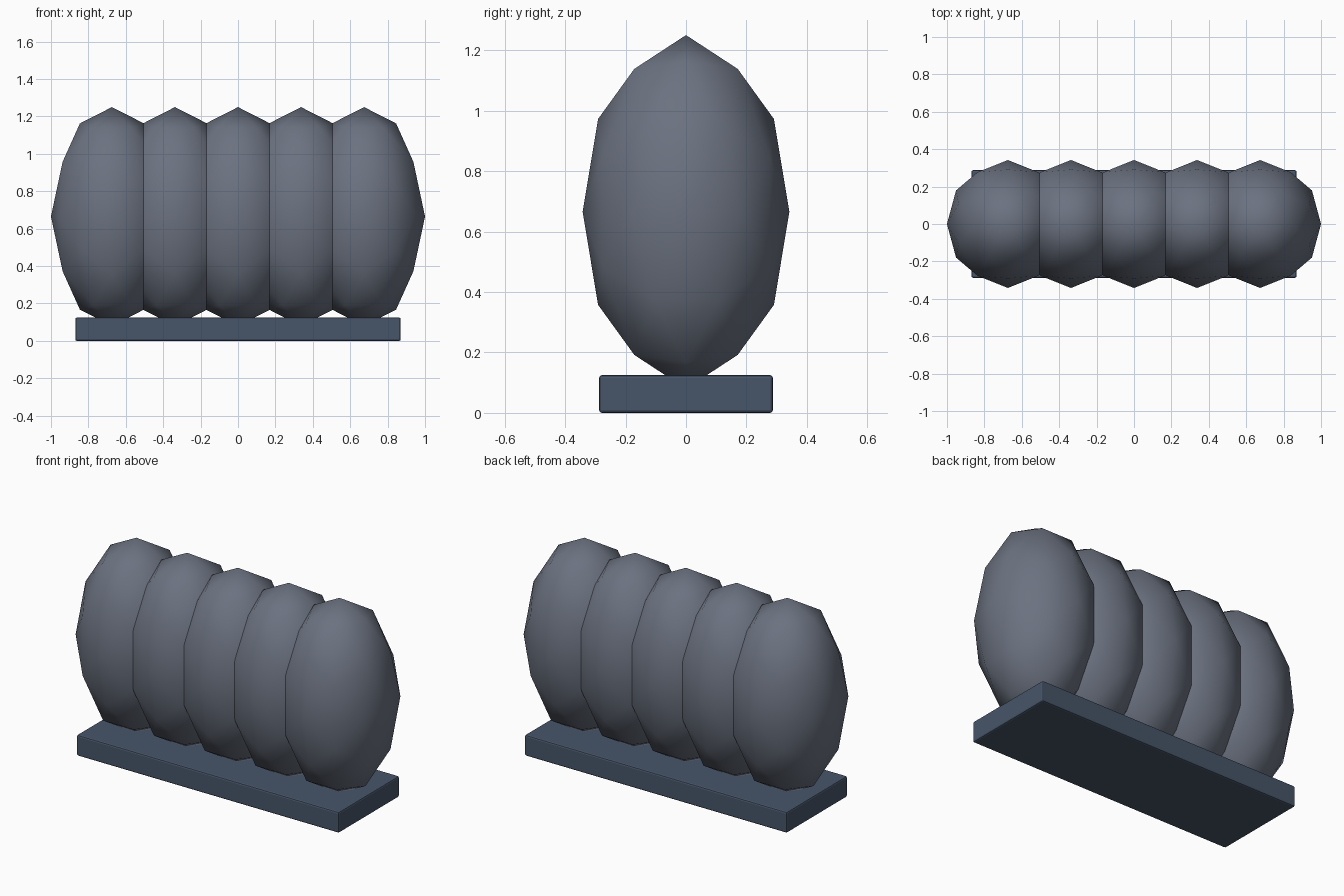
import bpy, bmesh
from mathutils import Vector

if "Cube" in bpy.data.objects:
    bpy.data.objects.remove(bpy.data.objects["Cube"])


def make_material(name, color):
    mat = bpy.data.materials.new(name)
    mat.diffuse_color = (*color, 1)
    mat.use_nodes = True
    mat.node_tree.nodes["Principled BSDF"].inputs["Base Color"].default_value = mat.diffuse_color
    return mat


def add_object(name, bm, mat, location):
    bmesh.ops.recalc_face_normals(bm, faces=bm.faces)
    mesh = bpy.data.meshes.new(name)
    bm.to_mesh(mesh)
    bm.free()
    obj = bpy.data.objects.new(name, mesh)
    obj.location = location
    mesh.materials.append(mat)
    bpy.context.collection.objects.link(obj)
    return obj


def ico_ellipsoid(radii):
    """Icosphere, subdivided once, standing on a two-fold axis."""
    phi = (1 + 5 ** 0.5) / 2
    corners = []
    for a in (-1, 1):
        for b in (-phi, phi):
            corners += [Vector((a, 0, b)), Vector((b, a, 0)), Vector((0, b, a))]
    # neighbouring corners are 2 apart; add their edge midpoints
    points = corners + [(p + q) / 2 for i, p in enumerate(corners)
                        for q in corners[:i] if (p - q).length < 2.1]
    bm = bmesh.new()
    for p in points:
        n = p.normalized()
        bm.verts.new([n[k] * radii[k] for k in range(3)])
    bmesh.ops.convex_hull(bm, input=bm.verts[:])
    for f in bm.faces:
        f.smooth = True
    return bm


pod_grey = make_material("pod_grey", (0.147, 0.168, 0.216))
base_slate = make_material("base_slate", (0.063, 0.091, 0.141))

# row of five overlapping pods
for i in range(5):
    add_object(f"pod_{i + 1}", ico_ellipsoid((0.326, 0.342, 0.585)),
               pod_grey, ((i - 2) * 0.337, 0, 0.665))

# base slab with slightly softened edges
bm = bmesh.new()
bmesh.ops.create_cube(bm, size=1)
bmesh.ops.scale(bm, vec=(1.74, 0.575, 0.125), verts=bm.verts)
base = add_object("base_slab", bm, base_slate, (0, 0, 0.0625))
bevel = base.modifiers.new("soft_edges", 'BEVEL')
bevel.width = 0.009
bevel.segments = 2
